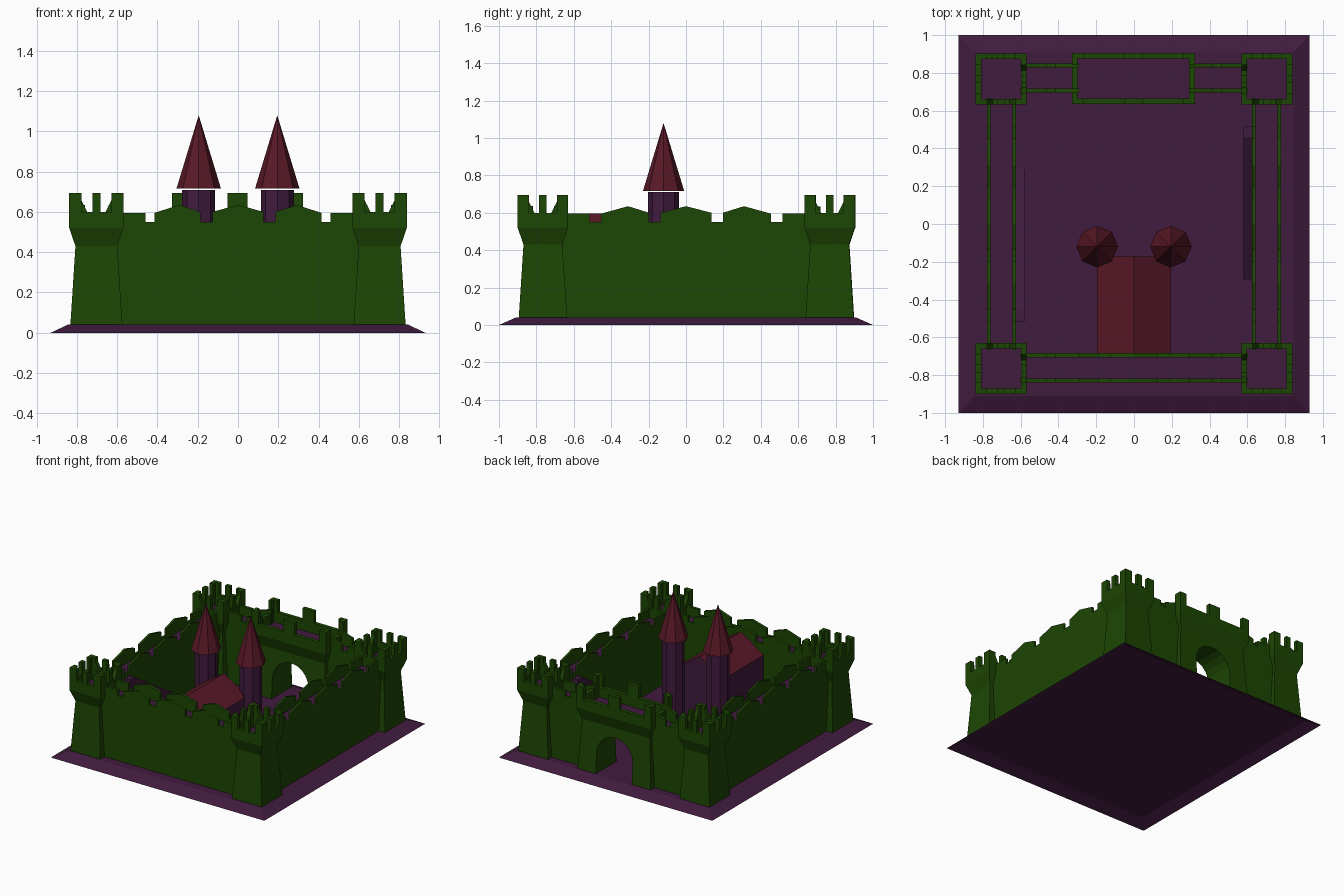
import bpy, bmesh, math
from mathutils import Vector

if "Cube" in bpy.data.objects:
    bpy.data.objects.remove(bpy.data.objects["Cube"])


def material(name, rgb):
    m = bpy.data.materials.new(name)
    m.diffuse_color = (*rgb, 1)
    m.use_nodes = True
    m.node_tree.nodes["Principled BSDF"].inputs["Base Color"].default_value = m.diffuse_color
    return m


GREEN = material("green stone", (0.012, 0.061, 0.001))
PURPLE = material("purple stone", (0.053, 0.011, 0.049))
RED = material("red roof", (0.1, 0.009, 0.02))
FLOOR = 0.52    # height of walkways and tower floors
FOOT = 0.0405   # everything stands just on the base plate


def finish(name, bm, mats):
    bmesh.ops.recalc_face_normals(bm, faces=bm.faces)
    me = bpy.data.meshes.new(name)
    bm.to_mesh(me)
    bm.free()
    for m in mats:
        me.materials.append(m)
    ob = bpy.data.objects.new(name, me)
    bpy.context.collection.objects.link(ob)
    return ob


def add_box(bm, x0, x1, y0, y1, z0, z1):
    v = [bm.verts.new((x, y, z)) for z in (z0, z1)
         for x, y in ((x0, y0), (x1, y0), (x1, y1), (x0, y1))]
    for f in ((3, 2, 1, 0), (4, 5, 6, 7), (0, 1, 5, 4), (1, 2, 6, 5), (2, 3, 7, 6), (3, 0, 4, 7)):
        bm.faces.new([v[i] for i in f])


def add_rings(bm, cx, cy, rings, bottom=True):
    """Loft rectangles (half x, half y, z); returns the closing top face."""
    loops = [[bm.verts.new((cx + sx * hx, cy + sy * hy, z))
              for sx, sy in ((-1, -1), (1, -1), (1, 1), (-1, 1))] for hx, hy, z in rings]
    if bottom:
        bm.faces.new(loops[0][::-1])
    for a, b in zip(loops, loops[1:]):
        for i in range(4):
            j = (i + 1) % 4
            bm.faces.new((a[i], a[j], b[j], b[i]))
    return bm.faces.new(loops[-1])


def add_prism(bm, profile, lo, hi, axis):
    """Extrude a (u, z) profile between lo and hi along 'x' or 'y'."""
    def point(u, z, d):
        return (d, u, z) if axis == 'x' else (u, d, z)
    f = bm.faces.new([bm.verts.new(point(u, z, lo)) for u, z in profile])
    r = bmesh.ops.extrude_face_region(bm, geom=[f])
    bmesh.ops.translate(bm, vec=Vector(point(0, 0, hi - lo)),
                        verts=[g for g in r["geom"] if isinstance(g, bmesh.types.BMVert)])


def prism(name, profile, lo, hi, axis, mats):
    bm = bmesh.new()
    add_prism(bm, profile, lo, hi, axis)
    return finish(name, bm, mats)


def cut(ob, cutter):
    cutter.hide_render = cutter.hide_viewport = True
    mod = ob.modifiers.new("cut", 'BOOLEAN')
    mod.operation = 'DIFFERENCE'
    mod.solver = 'EXACT'
    mod.object = cutter


def fort(name, cx, cy, hx, hy, mid_x, mid_y, wedge=False):
    """Flared block with hollow top; returns the body and adds its merlons."""
    t = 0.03
    bm = bmesh.new()
    floor = add_rings(bm, cx, cy, [
        (hx - .006, hy - .006, FOOT), (hx - .031, hy - .031, .43), (hx, hy, .52),
        (hx, hy, .60), (hx - t, hy - t, .60), (hx - t, hy - t, FLOOR)])
    floor.material_index = 1
    body = finish(name, bm, [GREEN, PURPLE])
    bm = bmesh.new()
    for s in (-1, 1):
        ya, yb = sorted((cy + s * hy, cy + s * (hy - t)))
        xa, xb = sorted((cx + s * hx, cx + s * (hx - t)))
        for e in (-1, 1):
            x0, x1 = sorted((cx + e * hx, cx + e * (hx - .06)))
            add_box(bm, x0, x1, ya, yb, .60, .695)
            y0, y1 = sorted((cy + e * (hy - t), cy + e * (hy - .06)))
            add_box(bm, xa, xb, y0, y1, .60, .695)
            # sloped feet of the merlons beside the adjoining walls
            if wedge and s * cy < 0:
                add_prism(bm, [(cx + e * .075, .60), (cx + e * .075, .66), (cx + e * .045, .60)], ya, yb, 'y')
            if wedge and s * cx < 0:
                add_prism(bm, [(cy + e * .075, .60), (cy + e * .075, .66), (cy + e * .045, .60)], xa, xb, 'x')
        if mid_x:
            add_box(bm, cx - mid_x, cx + mid_x, ya, yb, .60, .695)
        if mid_y:
            add_box(bm, xa, xb, cy - mid_y, cy + mid_y, .60, .695)
    finish(name + "_merlons", bm, [GREEN])
    return body


# Sloped base plate, open underneath
bm = bmesh.new()
add_rings(bm, 0, 0, [(.93, 1, 0), (.845, .91, .04)], bottom=False)
finish("base", bm, [PURPLE])

# Corner towers
for sx in (-1, 1):
    for cy in (-.765, .768):
        fort("corner_tower", sx * .703, cy, .135, .135, .02, .02, True)

# Gatehouse with arched passage
gate = fort("gatehouse", -.003, .77, .325, .135, .05, 0)
arch = [(-.157, .02), (.157, .02)] + [
    (.157 * math.cos(a * math.pi / 10), .20 + .157 * math.sin(a * math.pi / 10)) for a in range(11)]
cut(gate, prism("arch_cutter", arch, .5, 1.0, 'y', [GREEN]))


# Curtain walls: solid, with a sunken purple walkway between peaked parapets
def half_top(a, b, p, c, d, end):
    return [(0, .635), (a, .60), (a, .55), (b, .55), (b, .60), (p, .635),
            (c, .595), (c, .55), (d, .55), (d, .595), (end, .595)]


def full_wall(half):
    end = half[-1][0]
    return [(-end, FOOT)] + [(-u, z) for u, z in half[:0:-1]] + half + [(end, FOOT)]


def wall(name, profile, d, axis):
    """d holds outer and inner faces: two parapets seen in section."""
    d = sorted(d)
    ob = prism(name, profile, d[0], d[3], axis, [GREEN, PURPLE])
    bm = bmesh.new()
    if axis == 'x':
        add_box(bm, d[1], d[2], -.8, .8, FLOOR, .75)
    else:
        add_box(bm, -.8, .8, d[1], d[2], FLOOR, .75)
    trench = finish(name + "_walkway_cutter", bm, [GREEN, PURPLE])
    for f in trench.data.polygons:
        f.material_index = 1 if f.normal.z < -.5 else 0
    cut(ob, trench)


x_half = half_top(.127, .187, .29, .415, .46, .603)
y_half = half_top(.137, .197, .31, .455, .515, .667)
wall("front_wall", full_wall(x_half), (-.84, -.818, -.706, -.684), 'y')
back_part = [(.290, FOOT), (.290, .634)] + x_half[6:] + [(.603, FOOT)]
for s in (-1, 1):
    wall("side_wall", full_wall(y_half), [s * d for d in (.626, .642, .760, .777)], 'x')
    wall("back_wall", [(s * u, z) for u, z in back_part], (.696, .718, .828, .85), 'y')

# Ramps up the inside of the side walls
for s in (-1, 1):
    lo, hi = sorted((s * .58, s * .63))
    prism("ramp", [(s * .515, FOOT), (s * .515, FLOOR), (s * .46, FLOOR), (s * -.30, FOOT)],
          lo, hi, 'x', [PURPLE])

# Hall with red gabled roof
hall = prism("hall", [(-.197, FOOT), (.197, FOOT), (.197, .465), (0, .597), (-.197, .465)],
             -.69, -.172, 'y', [PURPLE, RED])
for f in hall.data.polygons:
    f.material_index = 1 if f.normal.z > .3 else 0


# Octagonal turrets with pointed roofs
def cone(name, x, r1, r2, z0, z1, mat):
    bm = bmesh.new()
    bmesh.ops.create_cone(bm, cap_ends=True, segments=8, radius1=r1, radius2=r2, depth=z1 - z0)
    bmesh.ops.remove_doubles(bm, verts=bm.verts, dist=1e-5)
    bmesh.ops.translate(bm, vec=(x, -.12, (z0 + z1) / 2), verts=bm.verts)
    finish(name, bm, [mat])


for s in (-1, 1):
    cone("turret", s * .195, .082, .082, FOOT, .71, PURPLE)
    cone("turret_roof", s * .195, .11, 0, .717, 1.08, RED)
